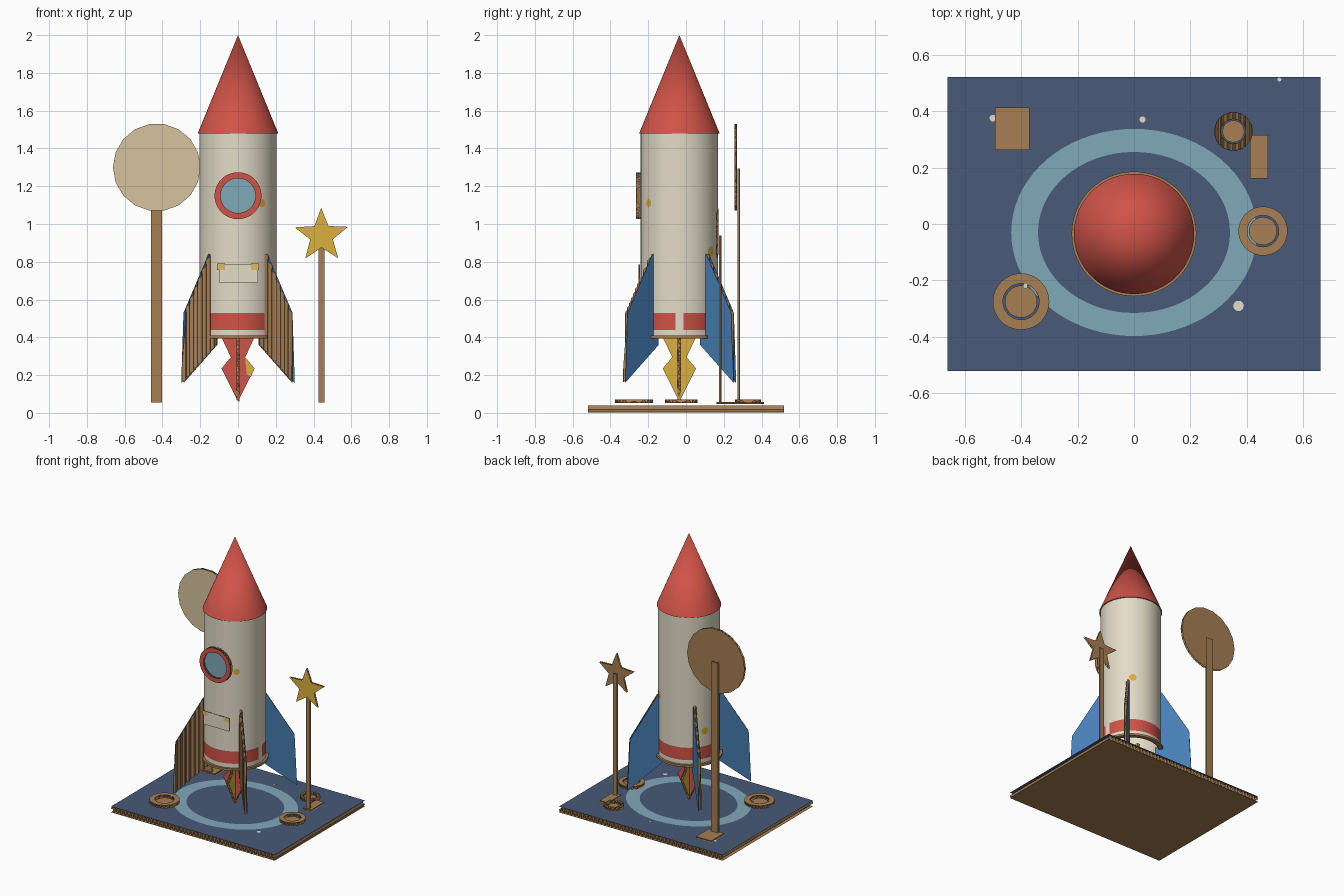
import bpy, bmesh, math
from mathutils import Matrix, Vector

if "Cube" in bpy.data.objects:
    bpy.data.objects.remove(bpy.data.objects["Cube"])

CY = -0.035  # rocket axis sits slightly forward of the base centre


def srgb(h):
    c = [int(h[i:i + 2], 16) / 255 for i in (0, 2, 4)]
    return [x / 12.92 if x <= 0.04045 else ((x + 0.055) / 1.055) ** 2.4 for x in c] + [1]


MATS = {}
for mat_name, code in dict(cardboard="a67e54", cream="e4dcc8", red="cf5348", blue="4780b6",
                           navy="485a78", sky="80a8b8", gold="dcb040", moon_tan="d6c49e",
                           tape="dfb968").items():
    MATS[mat_name] = bpy.data.materials.new(mat_name)
    MATS[mat_name].diffuse_color = srgb(code)


def finish(name, bm, mats, smooth=False):
    me = bpy.data.meshes.new(name)
    bm.to_mesh(me)
    bm.free()
    ob = bpy.data.objects.new(name, me)
    bpy.context.collection.objects.link(ob)
    for m in mats:
        me.materials.append(MATS[m])
    if smooth:
        bpy.ops.object.select_all(action='DESELECT')
        ob.select_set(True)
        bpy.context.view_layer.objects.active = ob
        bpy.ops.object.shade_smooth_by_angle(angle=math.radians(35))
    return ob


def circle(cx, cy, rx, n=40, ry=None):
    ry = ry or rx
    return [(cx + rx * math.cos(2 * math.pi * i / n), cy + ry * math.sin(2 * math.pi * i / n))
            for i in range(n)]


def rect(x0, x1, y0, y1):
    return [(x0, y0), (x1, y0), (x1, y1), (x0, y1)]


def flat(z):  # lying board
    return Matrix.Translation((0, 0, z))


def upright(angle, x=0, y=0):  # standing board, u points along angle, v is up
    c, s = math.cos(angle), math.sin(angle)
    return Matrix(((c, 0, s, x), (s, 0, -c, y), (0, 1, 0, 0), (0, 0, 0, 1)))


def board(name, loops, t, mat, front="cardboard", back="cardboard", flutes=True, period=0.03):
    """Corrugated board: two liner sheets with a wavy flute sheet running along v."""
    bm = bmesh.new()
    mats = ["cardboard", front or "cardboard", back or "cardboard"]
    for w, use, idx in ((t, front, 1), (0, back, 2)):
        if not use:
            continue
        edges = []
        for lp in loops:
            vs = [bm.verts.new((u, v, w)) for u, v in lp]
            edges += [bm.edges.new((vs[i], vs[i - 1])) for i in range(len(vs))]
        res = bmesh.ops.triangle_fill(bm, use_beauty=True, edges=edges, normal=(0, 0, 1))
        for f in res["geom"]:
            if isinstance(f, bmesh.types.BMFace):
                f.material_index = idx
                f.normal_update()
                if (f.normal.z > 0) != (idx == 1):
                    f.normal_flip()
    if flutes:
        us = [u for lp in loops for u, v in lp]
        u0, u1 = min(us) + 1e-4, max(us) - 1e-4
        n = max(8, round((u1 - u0) / period * 8))
        prev = []
        for i in range(n + 1):
            u = u0 + (u1 - u0) * i / n
            cuts = []
            for lp in loops:
                for (au, av), (bu, bv) in zip(lp, lp[1:] + lp[:1]):
                    if (au <= u) != (bu <= u):
                        cuts.append(av + (bv - av) * (u - au) / (bu - au))
            w = t / 2 + t * 0.46 * math.sin(2 * math.pi * (u - u0) / period)
            col = [bm.verts.new((u, v, w)) for v in sorted(cuts)]
            if len(col) == len(prev):
                for k in range(0, len(col) - 1, 2):
                    bm.faces.new((prev[k], col[k], col[k + 1], prev[k + 1]))
            prev = col
    bm.transform(mat)
    return finish(name, bm, mats)


def paint(name, loops, mat, color):
    return board(name, loops, 0, mat, color, None, flutes=False)


def lathe(name, profile, colors, rule, n=60, y=CY):
    """Revolve (r, z) points; rule(segment, angle) gives the colour index."""
    bm = bmesh.new()
    rings = [[bm.verts.new((r * math.cos(2 * math.pi * i / n), y + r * math.sin(2 * math.pi * i / n), z))
              for i in range(n)] for r, z in profile]
    for s in range(len(profile) - 1):
        for i in range(n):
            j = (i + 1) % n
            f = bm.faces.new((rings[s][i], rings[s][j], rings[s + 1][j], rings[s + 1][i]))
            f.material_index = rule(s, 2 * math.pi * (i + 0.5) / n)
    bmesh.ops.remove_doubles(bm, verts=bm.verts, dist=1e-5)
    return finish(name, bm, colors, True)


# Base board with painted landing ring and speckles
board("base_board", [rect(-0.66, 0.66, -0.52, 0.52)], 0.042, flat(0), "navy", "cardboard")
paint("landing_ring", [circle(0, -0.03, 0.435, 72, 0.367), circle(0, -0.03, 0.34, 72, 0.285)],
      flat(0.045), "sky")
for i, (x, y, r) in enumerate([(0.37, -0.29, 0.019), (0.03, 0.37, 0.011), (-0.5, 0.375, 0.012),
                               (0.515, 0.512, 0.007)]):
    paint(f"base_speckle_{i + 1}", [circle(x, y, r, 10)], flat(0.047), "cream")
paint("crater_speckle", [circle(-0.385, -0.22, 0.009, 8)], flat(0.076), "cream")

# Craters: corrugated rings with a disc inside
for i, (x, y, r, top) in enumerate([(-0.40, -0.275, 0.10, "cardboard"), (0.457, -0.025, 0.087, "cardboard"),
                                    (0.352, 0.328, 0.068, None)]):
    board(f"crater_rim_{i + 1}", [circle(x, y, r), circle(x, y, r * 0.64)], 0.022, flat(0.051), top,
          period=0.02)
    paint(f"crater_floor_{i + 1}", [circle(x, y, r * 0.57)], flat(0.056), "cardboard")

# Rocket body tube with red stripe (gap on the right side)
lathe("rocket_body", [(0.19, 1.48), (0.19, 0.41), (0.205, 0.41), (0.205, 0.44), (0.205, 0.53), (0.205, 1.48)],
      ["cream", "red", "cardboard"],
      lambda s, a: 1 if s == 3 and min(a, 2 * math.pi - a) > 0.11 else (2 if s == 1 else 0))
lathe("bottom_rim", [(0.19, 0.41), (0.19, 0.395), (0.221, 0.395), (0.221, 0.41), (0.19, 0.41)],
      ["cardboard"], lambda s, a: 0)
lathe("nose_cone", [(0.0, 1.48), (0.213, 1.48), (0.0, 2.0)], ["cardboard", "red"], lambda s, a: s)

# Painted dots wrapped on the tube
for i, (deg, z, r) in enumerate([(-52, 1.11, 0.022), (54, 0.855, 0.026), (155, 0.64, 0.026)]):
    bm = bmesh.new()
    R = 0.2075

    def on_tube(du, dz):
        a = math.radians(deg) + du / R
        return bm.verts.new((R * math.cos(a), CY + R * math.sin(a), z + dz))
    mid = on_tube(0, 0)
    rim = [on_tube(u, v) for u, v in circle(0, 0, r, 14)]
    for k in range(14):
        bm.faces.new((mid, rim[k], rim[(k + 1) % 14]))
    finish(f"body_dot_{i + 1}", bm, ["gold"], True)

# Porthole
board("porthole_frame", [circle(0, 1.15, 0.124, 48), circle(0, 1.15, 0.092, 48)], 0.026,
      upright(0, 0, -0.239), "red", "cardboard", period=0.02)
paint("porthole_glass", [circle(0, 1.15, 0.096, 48)], upright(0, 0, -0.247), "sky")

# Hatch plate with tape spots
board("hatch_plate", [rect(-0.1, 0.107, 0.69, 0.785)], 0.008, upright(0, 0, -0.244), "cream", "cardboard",
      period=0.015)
for side in (-1, 1):
    paint("hatch_tape_" + ("left" if side < 0 else "right"),
          [rect(side * 0.09 - 0.02, side * 0.09 + 0.02, 0.757, 0.79)], upright(0, 0, -0.254), "tape")

# Four fins on the diagonals; the front pair shows bare flutes on the front face
FIN = [(0.165, 0.36), (0.415, 0.16), (0.398, 0.53), (0.212, 0.84), (0.203, 0.84), (0.203, 0.41), (0.165, 0.41)]
for name, deg, front, back in (("fin_back_right", 45, "blue", "blue"), ("fin_back_left", 135, "blue", "blue"),
                               ("fin_front_left", 225, "blue", None), ("fin_front_right", 315, None, "blue")):
    a = math.radians(deg)
    t = 0.02
    board(name, [FIN], t, upright(a, -math.sin(a) * t / 2, CY + math.cos(a) * t / 2), front, back)

# Crossed flame boards
HALF = [(0.085, 0.42), (0.083, 0.39), (0.038, 0.295), (0.088, 0.235)]
FLAME = [(0, 0.06)] + HALF[::-1] + [(-u, v) for u, v in HALF]
board("flame_red", [FLAME], 0.02, upright(0, 0, CY + 0.01), "red", "red", period=0.02)
board("flame_yellow", [FLAME], 0.02, upright(math.pi / 2, -0.01, CY), "gold", "gold", period=0.02)
paint("flame_patch", [[(0.038, 0.294), (0.045, 0.205), (0.068, 0.19), (0.087, 0.235)]],
      upright(0, 0, CY - 0.012), "gold")

# Moon on its post
board("moon", [circle(-0.43, 1.30, 0.232, 18)], 0.015, upright(0, 0, 0.27), "moon_tan", "cardboard")
board("moon_post", [rect(-0.46, -0.402, 0.055, 1.295)], 0.014, upright(0, 0, 0.286), period=0.02)
board("moon_foot", [rect(-0.492, -0.37, 0.262, 0.412)], 0.012, flat(0.046), period=0.02)

# Star on its post
STAR = []
for i in range(10):
    a = math.pi / 2 + i * math.pi / 5 + 0.01
    r = 0.148 if i % 2 == 0 else 0.063
    STAR.append((0.442 + r * math.cos(a), 0.938 + r * math.sin(a)))
board("star", [STAR], 0.013, upright(0, 0, 0.172), "gold", "cardboard")
board("star_post", [rect(0.425, 0.457, 0.055, 0.94)], 0.014, upright(0, 0, 0.188), period=0.016)
board("star_foot", [rect(0.41, 0.474, 0.162, 0.316)], 0.012, flat(0.046), period=0.02)

for m in bpy.data.materials:
    if m.users and not m.is_grease_pencil:
        m.use_nodes = True
        m.node_tree.nodes["Principled BSDF"].inputs["Base Color"].default_value = m.diffuse_color
